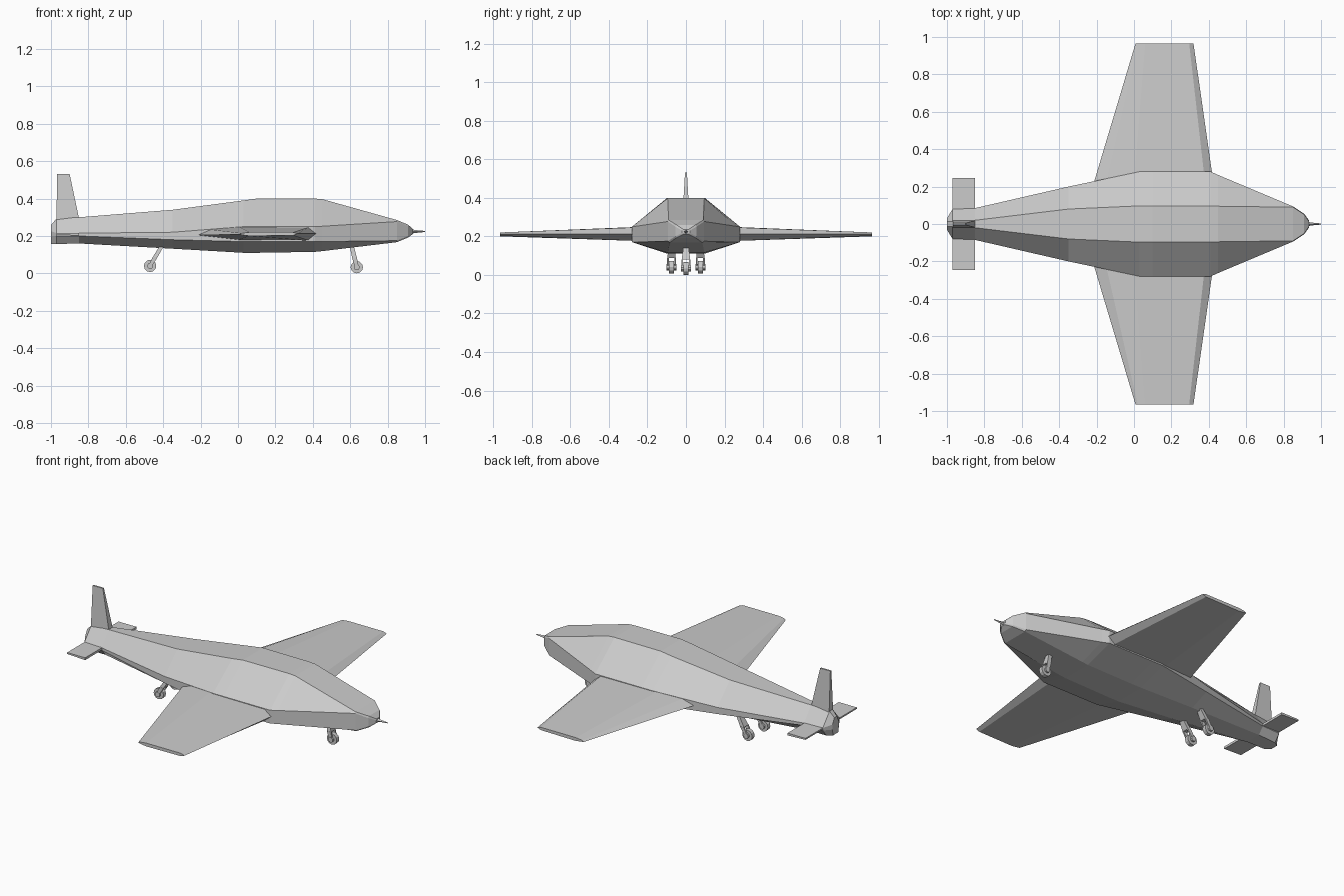
import bpy
import bmesh
from mathutils import Vector

if "Cube" in bpy.data.objects:
    bpy.data.objects.remove(bpy.data.objects["Cube"])


def make(name, verts, faces):
    bm = bmesh.new()
    vs = [bm.verts.new(v) for v in verts]
    for f in faces:
        bm.faces.new([vs[i] for i in f])
    bmesh.ops.recalc_face_normals(bm, faces=bm.faces)
    me = bpy.data.meshes.new(name)
    bm.to_mesh(me)
    bm.free()
    ob = bpy.data.objects.new(name, me)
    bpy.context.collection.objects.link(ob)
    return ob


def loft(name, rings):
    """Skin a list of equal-sized point rings and cap both ends."""
    n = len(rings[0])
    verts = [p for r in rings for p in r]
    faces = [[k * n + i, k * n + (i + 1) % n, (k + 1) * n + (i + 1) % n, (k + 1) * n + i]
             for k in range(len(rings) - 1) for i in range(n)]
    faces += [list(range(n)), list(range(len(verts) - n, len(verts)))]
    return make(name, verts, faces)


def cylinder(name, center, radius, width, sides):
    bpy.ops.mesh.primitive_cylinder_add(vertices=sides, radius=radius, depth=width,
                                        location=center, rotation=(1.570796, 0, 0))
    bpy.context.object.name = name


def bar(name, a, b, size_a, size_b):
    """Tapered box strut from a to b; sizes are (x width, y width)."""
    rings = []
    for p, (sx, sy) in ((a, size_a), (b, size_b)):
        rings.append([(p[0] + i * sx / 2, p[1] + j * sy / 2, p[2])
                      for i, j in ((-1, -1), (1, -1), (1, 1), (-1, 1))])
    return loft(name, rings)


# Fuselage: x, top half width, top z, side half width, upper z, lower z, bottom half width, bottom z
stations = [
    (-1.00, 0.012, 0.26, 0.030, 0.225, 0.195, 0.025, 0.158),
    (-0.97, 0.015, 0.292, 0.080, 0.215, 0.20, 0.045, 0.157),
    (-0.85, 0.020, 0.30, 0.085, 0.215, 0.20, 0.050, 0.16),
    (-0.35, 0.080, 0.34, 0.200, 0.22, 0.18, 0.080, 0.132),
    (0.03, 0.097, 0.39, 0.280, 0.25, 0.17, 0.097, 0.11),
    (0.10, 0.097, 0.40, 0.280, 0.25, 0.17, 0.097, 0.11),
    (0.41, 0.095, 0.40, 0.280, 0.25, 0.17, 0.095, 0.115),
    (0.45, 0.095, 0.397, 0.262, 0.252, 0.17, 0.095, 0.119),
    (0.85, 0.090, 0.285, 0.094, 0.277, 0.175, 0.085, 0.167),
    (0.91, 0.050, 0.26, 0.055, 0.25, 0.20, 0.050, 0.192),
    (0.935, 0.014, 0.236, 0.020, 0.23, 0.217, 0.014, 0.211),
]
loft("fuselage", [[(x, -t, tz), (x, t, tz), (x, s, uz), (x, s, lz),
                   (x, b, bz), (x, -b, bz), (x, -s, lz), (x, -s, uz)]
                  for x, t, tz, s, uz, lz, b, bz in stations])

# Nose spike
loft("nose_probe", [[(x, -r, 0.224), (x, 0, 0.224 + r), (x, r, 0.224), (x, 0, 0.224 - r)]
                    for x, r in ((0.92, 0.012), (0.965, 0.006), (1.0, 0.003))])

# Wings and tailplane
root = [(-0.215, 0.205), (-0.15, 0.235), (0.0, 0.25), (0.38, 0.248),
        (0.425, 0.212), (0.38, 0.175), (0.0, 0.178)]
tip = [(0.008, 0.208), (0.02, 0.215), (0.06, 0.22), (0.295, 0.22),
       (0.318, 0.212), (0.295, 0.203), (0.06, 0.2)]
for side, s in (("left", 1), ("right", -1)):
    loft(side + "_wing", [[(x, s * 0.22, z) for x, z in root],
                          [(x, s * 0.965, z) for x, z in tip]])
    loft(side + "_tailplane", [[(-0.97, s * y, 0.207), (-0.85, s * y, 0.202),
                                (-0.85, s * y, 0.216), (-0.97, s * y, 0.216)]
                               for y in (0.03, 0.245)])

# Tail fin
loft("tail_fin", [[(a, -w, z), (b, -w, z), (b, w, z), (a, w, z)]
                  for a, b, w, z in ((-0.97, -0.845, 0.02, 0.27), (-0.968, -0.9, 0.005, 0.53))])

# Landing gear: strut, fork crown, two prongs, hubs and wheel
for name, wheel, top in (("nose_gear", (0.635, 0, 0.033), (0.607, 0, 0.15)),
                         ("left_gear", (-0.47, 0.075, 0.04), (-0.40, 0.075, 0.16)),
                         ("right_gear", (-0.47, -0.075, 0.04), (-0.40, -0.075, 0.16))):
    w, t = Vector(wheel), Vector(top)
    mid = w.lerp(t, 0.4)
    bar(name + "_strut", t, mid, (0.022, 0.026), (0.026, 0.044))
    for s in (-1, 1):
        off = Vector((0, s * 0.019, 0))
        bar(name + "_prong", mid + off, w + off, (0.026, 0.009), (0.02, 0.009))
        cylinder(name + "_hub", w + off, 0.016, 0.012, 10)
    cylinder(name + "_wheel", w, 0.033, 0.024, 12)
